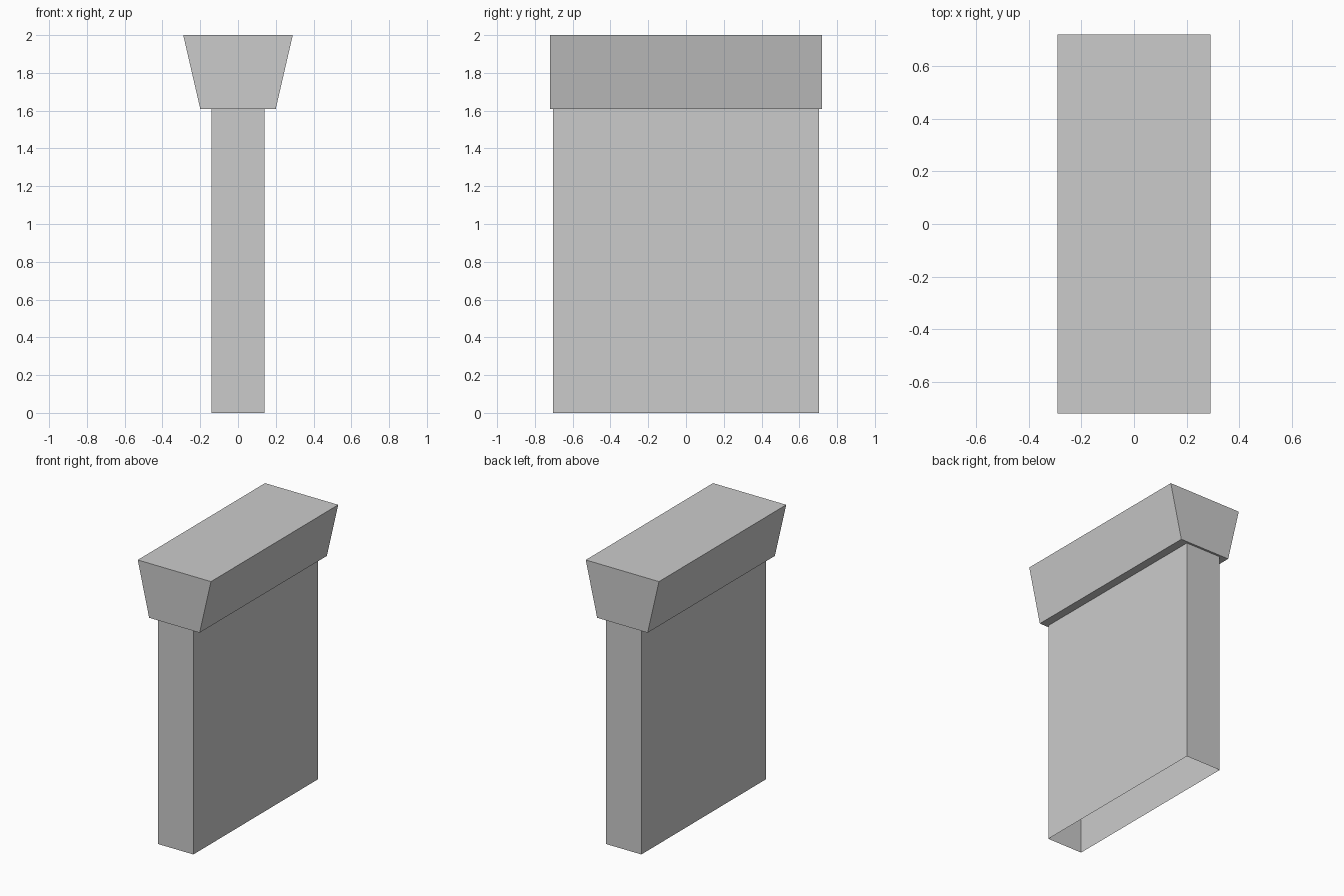
import bpy
import bmesh

if "Cube" in bpy.data.objects:
    bpy.data.objects.remove(bpy.data.objects["Cube"], do_unlink=True)

GREY = (0.6, 0.6, 0.6, 1.0)
concrete = bpy.data.materials.new("concrete_grey")
concrete.use_nodes = True
concrete.diffuse_color = GREY
concrete.node_tree.nodes["Principled BSDF"].inputs["Base Color"].default_value = GREY


def tapered_block(name, bottom_half, top_half, half_depth, z0, z1, closed=True):
    """Block whose half width changes from bottom to top; optionally without ends."""
    bm = bmesh.new()
    bmesh.ops.create_cube(bm, size=2)
    if not closed:
        ends = [f for f in bm.faces if abs(f.normal.z) > 0.5]
        bmesh.ops.delete(bm, geom=ends, context="FACES_ONLY")
    for v in bm.verts:
        upper = v.co.z > 0
        v.co.x *= top_half if upper else bottom_half
        v.co.y *= half_depth
        v.co.z = z1 if upper else z0
    mesh = bpy.data.meshes.new(name)
    bm.to_mesh(mesh)
    bm.free()
    mesh.materials.append(concrete)
    obj = bpy.data.objects.new(name, mesh)
    bpy.context.collection.objects.link(obj)
    return obj


# Hollow wall shaft, open at the bottom
tapered_block("pier_shaft", 0.14, 0.14, 0.705, 0.0, 1.61, closed=False)

# Flared cap resting on the shaft
tapered_block("pier_cap", 0.20, 0.29, 0.72, 1.61, 2.0)
